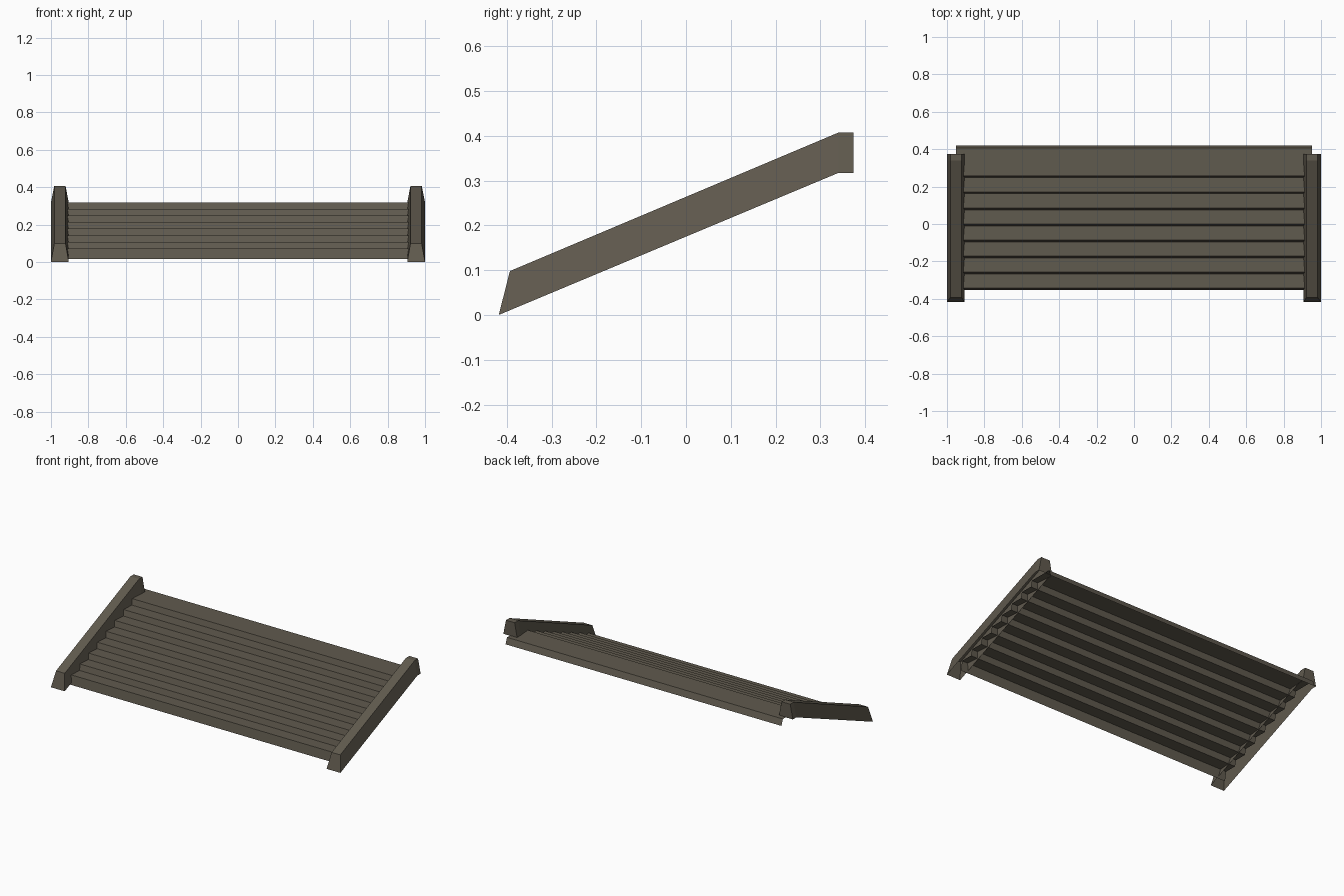
import bpy

if "Cube" in bpy.data.objects:
    bpy.data.objects.remove(bpy.data.objects["Cube"])

# One weathered wood colour for everything
wood = bpy.data.materials.new("weathered_brown")
wood.diffuse_color = (0.118, 0.103, 0.077, 1)
wood.use_nodes = True
wood.node_tree.nodes["Principled BSDF"].inputs["Base Color"].default_value = wood.diffuse_color


def make_object(name, verts, faces):
    mesh = bpy.data.meshes.new(name)
    mesh.from_pydata(verts, [], faces)
    mesh.materials.append(wood)
    obj = bpy.data.objects.new(name, mesh)
    bpy.context.collection.objects.link(obj)
    return obj


def bridge(rows):
    """Quads between neighbouring rows of equal length."""
    n = len(rows[0])
    verts = [v for row in rows for v in row]
    faces = [(k * n + j, (k + 1) * n + j, (k + 1) * n + j + 1, k * n + j + 1)
             for k in range(len(rows) - 1) for j in range(n - 1)]
    return verts, faces


# Stair sheet: zigzag of treads and slightly leaning risers, open underneath
STEPS, RUN, RISE = 8, 0.0858, 0.0353
FIRST_Y, FIRST_Z, LEAN = -0.348, 0.072, 0.005
profile = [(FIRST_Y - LEAN, 0.015)]
for i in range(STEPS):
    y, z = FIRST_Y + i * RUN, FIRST_Z + i * RISE
    if i:
        profile.append((y - LEAN, z - RISE))
    profile.append((y + LEAN, z))
# back edge of the top landing and its short drop
top_z = FIRST_Z + (STEPS - 1) * RISE
profile += [(0.405, top_z), (0.419, top_z - 0.038)]
HALF = 0.953
verts, faces = bridge([[(HALF, y, z), (-HALF, y, z)] for y, z in profile])
make_object("stair_treads", verts, faces)

# Side rail: tapered channel, open at the bottom, mirrored to the other side
stations = [((-0.418, 0.0), (-0.393, 0.098)),
            ((0.34, 0.317), (0.34, 0.407)),
            ((0.374, 0.317), (0.374, 0.407))]
rows = [[(1.0, by, bz), (0.982, ty, tz), (0.922, ty, tz), (0.905, by, bz)]
        for (by, bz), (ty, tz) in stations]
verts, faces = bridge(rows)
faces += [(0, 1, 2, 3), (11, 10, 9, 8)]   # front and back end caps
rail = make_object("side_rails", verts, faces)
rail.modifiers.new("mirror", 'MIRROR').use_axis = (True, False, False)
